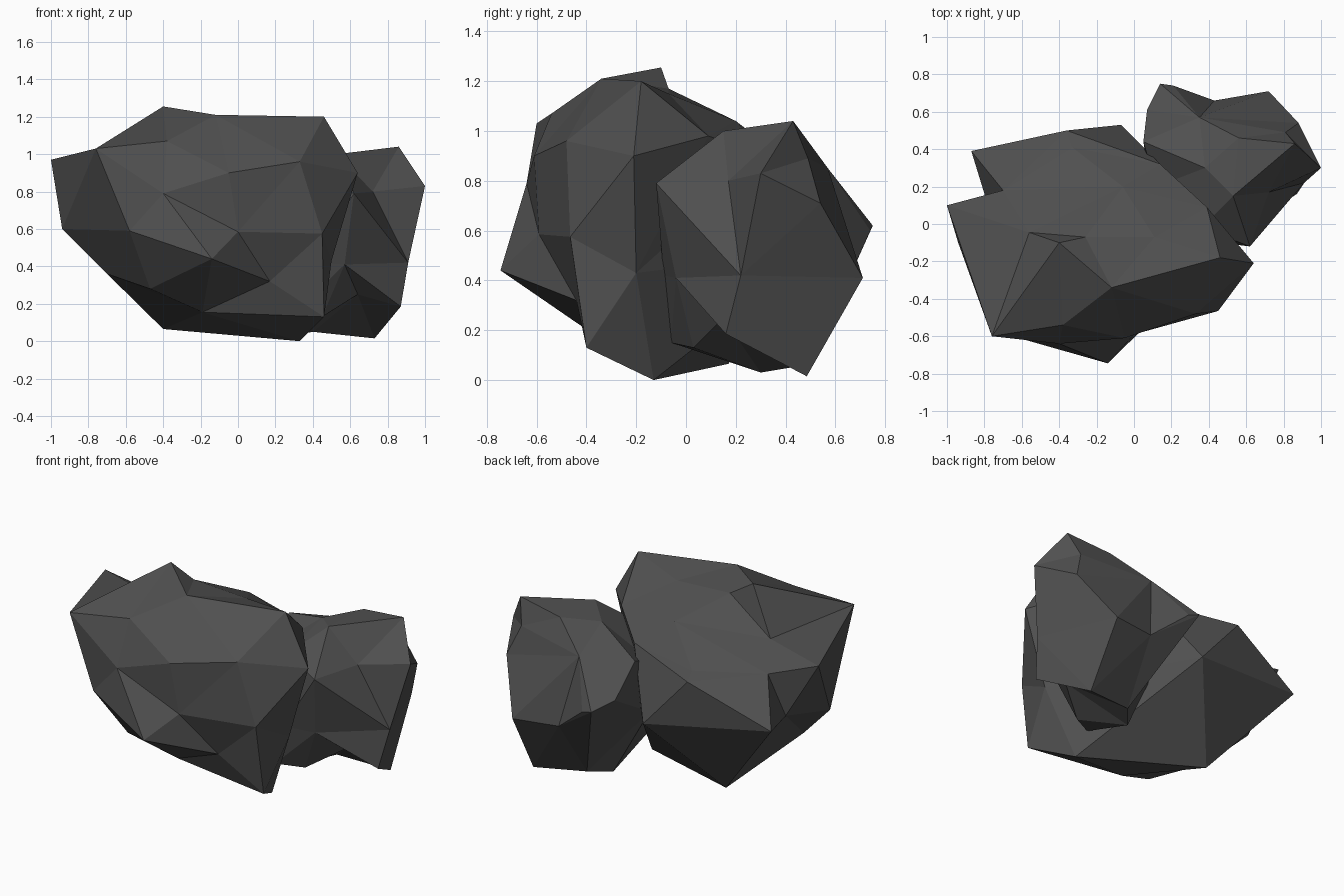
import bpy, bmesh
from mathutils import Vector

stone = bpy.data.materials.new("dark_stone")
stone.diffuse_color = (0.08, 0.08, 0.08, 1)


def rock(name, centre, radii, corners):
    """Faceted boulder: corners are joined as a hull on a unit sphere, then
    pushed out to their real places so dents and spikes survive."""
    bm = bmesh.new()
    place = {}
    for c in corners:
        d = Vector([(c[i] - centre[i]) / radii[i] for i in range(3)]).normalized()
        place[bm.verts.new(d)] = Vector(c)
    bmesh.ops.convex_hull(bm, input=list(bm.verts))
    for v, p in place.items():
        if v.is_valid:
            v.co = p
    bmesh.ops.recalc_face_normals(bm, faces=list(bm.faces))
    mesh = bpy.data.meshes.new(name)
    bm.to_mesh(mesh)
    bm.free()
    mesh.materials.append(stone)
    ob = bpy.data.objects.new(name, mesh)
    bpy.context.collection.objects.link(ob)
    return ob


# Large boulder: top, front face, underside, back
rock("large_rock", (-0.12, -0.1, 0.62), (0.8, 0.6, 0.6), [
    (-1, .10, .97), (-.76, -.60, 1.03), (-.40, -.10, 1.255), (-.12, -.34, 1.21),
    (.46, -.18, 1.20), (.11, -.07, 1.15), (-.26, -.07, 1.17), (-.56, -.045, .97),
    (.64, -.21, .90), (-.38, -.54, 1.07), (.33, -.48, .96), (.45, -.465, .575),
    (-.05, -.61, .90), (-.40, -.64, .79), (0, -.59, .585), (-.14, -.745, .44),
    (-.58, -.62, .59), (-.94, -.10, .60), (-.70, -.18, .36), (-.47, -.43, .28),
    (.17, -.44, .32), (.46, -.40, .13), (.33, -.13, .0), (-.40, .17, .065),
    (-.19, -.33, .155), (.50, -.20, .43), (-.33, .41, .88), (-.06, .20, 1.04),
    (-.87, .39, .63), (-.70, .18, .87), (-.79, .13, .61), (-.07, .53, .52),
    (-.36, .50, .85), (.39, .09, .98), (.14, .32, .90),
])

# Small boulder at the back right, its inner end buried in the large one
rock("small_rock", (0.55, 0.32, 0.5), (0.45, 0.42, 0.5), [
    (.86, .43, 1.04), (1, .30, .83), (.91, .22, .42), (.87, .16, .185),
    (.73, .485, .015), (.72, .71, .41), (.14, .75, .62), (.21, .74, .60),
    (.88, .54, .71), (.81, .49, .89), (.62, -.12, .79), (.57, -.04, .41),
    (.72, .17, .80), (.53, .15, 1.0), (.38, .30, .96), (.05, .44, .85),
    (.07, .61, .66), (.30, .30, .03), (.40, .42, .05), (.43, .66, .42),
    (.56, .46, 1.0), (.35, .57, .85), (.45, .03, .13), (.64, .15, .25),
    (.38, -.09, .42), (.30, -.06, .15), (.36, -.02, .85), (.12, .20, .75),
    (.08, .25, .45),
])
